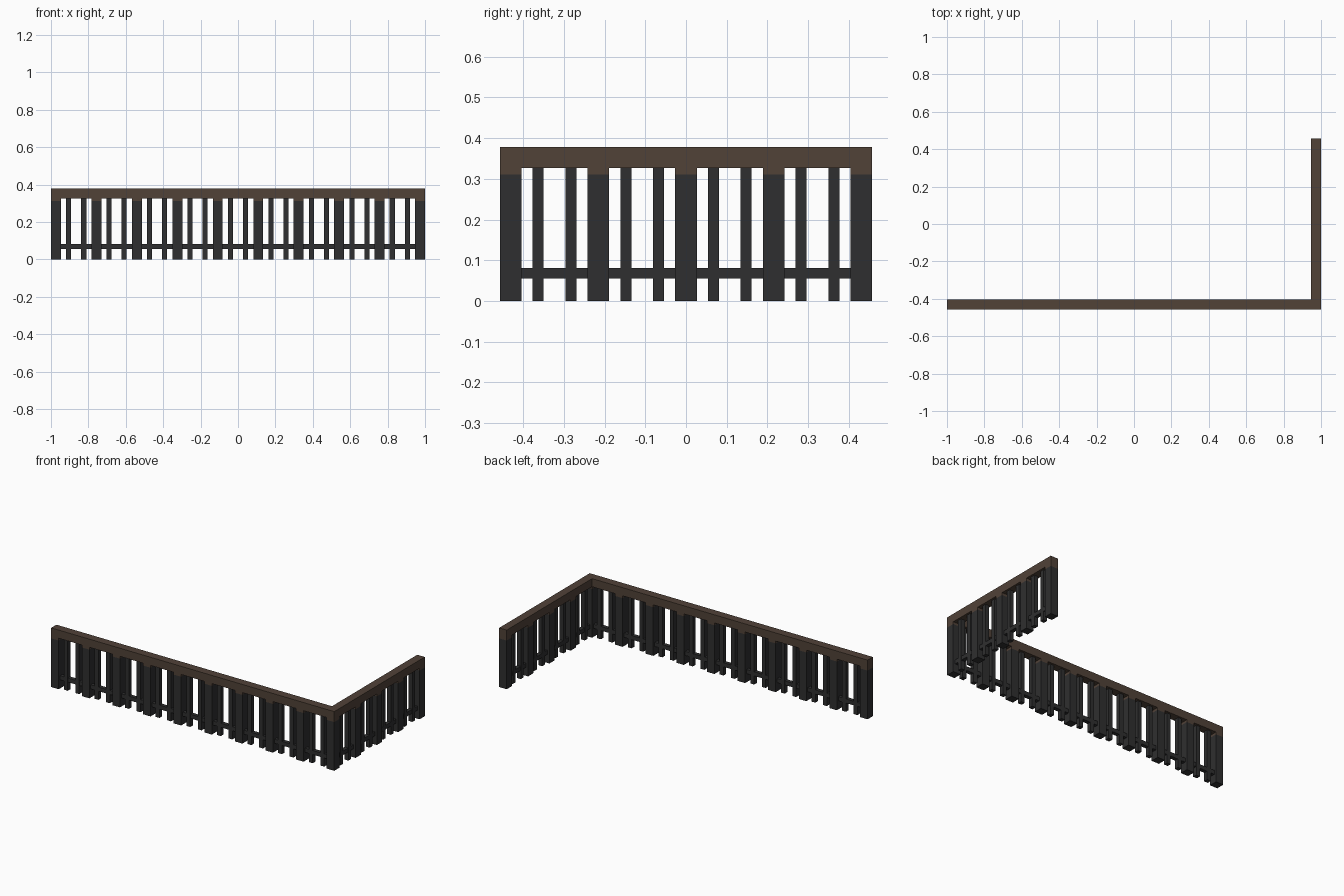
import bpy, bmesh
from mathutils import Matrix, Vector

if "Cube" in bpy.data.objects:
    bpy.data.objects.remove(bpy.data.objects["Cube"])

HX, HY = 1.0, 0.457            # half extents of the L-shaped railing
W, B = 0.053, 0.027            # post width, baluster width
RAIL_Z, TOP = 0.326, 0.378     # handrail underside and top
STAIN_Z = 0.311                # brown stain reaches this far down the posts
CX, CY = HX - W / 2, HY - W / 2


def material(name, rgb):
    m = bpy.data.materials.new(name)
    m.diffuse_color = (*rgb, 1)
    m.use_nodes = True
    m.node_tree.nodes["Principled BSDF"].inputs["Base Color"].default_value = m.diffuse_color
    return m


DARK = material("charcoal", (0.028, 0.028, 0.029))
BROWN = material("dark brown", (0.082, 0.054, 0.039))


def finish(bm, name, mats):
    bmesh.ops.recalc_face_normals(bm, faces=bm.faces)
    me = bpy.data.meshes.new(name)
    bm.to_mesh(me)
    bm.free()
    for m in mats:
        me.materials.append(m)
    ob = bpy.data.objects.new(name, me)
    bpy.context.collection.objects.link(ob)
    return ob


def box(name, x0, x1, y0, y1, z0, z1, stained=False):
    bm = bmesh.new()
    mat = (Matrix.Translation(((x0 + x1) / 2, (y0 + y1) / 2, (z0 + z1) / 2))
           @ Matrix.Diagonal((x1 - x0, y1 - y0, z1 - z0, 1)))
    bmesh.ops.create_cube(bm, size=1, matrix=mat)
    if stained:  # cut the post and colour its top band
        bmesh.ops.bisect_plane(bm, geom=bm.verts[:] + bm.edges[:] + bm.faces[:],
                               plane_co=(0, 0, STAIN_Z), plane_no=(0, 0, 1))
        for f in bm.faces:
            f.material_index = int(f.calc_center_median().z > STAIN_Z)
    return finish(bm, name, [DARK, BROWN])


def upright(name, x, y, w, stained=False):
    box(name, x - w / 2, x + w / 2, y - w / 2, y + w / 2, 0, RAIL_Z, stained)


def run(label, start, end, bays, skip_first):
    """Posts with two balusters per bay along a straight line."""
    a, b = Vector(start), Vector(end)
    for i in range(bays + 1):
        if i or not skip_first:
            p = a.lerp(b, i / bays)
            upright(f"{label}_post", p.x, p.y, W, True)
        if i < bays:
            for t in (0.3125, 0.6875):
                p = a.lerp(b, (i + t) / bays)
                upright(f"{label}_baluster", p.x, p.y, B)


run("front", (CX, -CY), (-CX, -CY), 9, False)
run("side", (CX, -CY), (CX, CY), 4, True)

# lower rails
h = B / 2 - 0.001
box("front_lower_rail", -CX, CX, -CY - h, -CY + h, 0.055, 0.081)
box("side_lower_rail", CX - h, CX + h, -CY, CY, 0.055, 0.081)

# L-shaped handrail
bm = bmesh.new()
outline = [(-HX, -HY), (HX, -HY), (HX, HY), (HX - W, HY),
           (HX - W, -HY + W), (-HX, -HY + W)]
face = bm.faces.new([bm.verts.new((x, y, RAIL_Z)) for x, y in outline])
ext = bmesh.ops.extrude_face_region(bm, geom=[face], use_keep_orig=True)
bmesh.ops.translate(bm, vec=(0, 0, TOP - RAIL_Z),
                    verts=[v for v in ext["geom"] if isinstance(v, bmesh.types.BMVert)])
finish(bm, "handrail", [BROWN])
